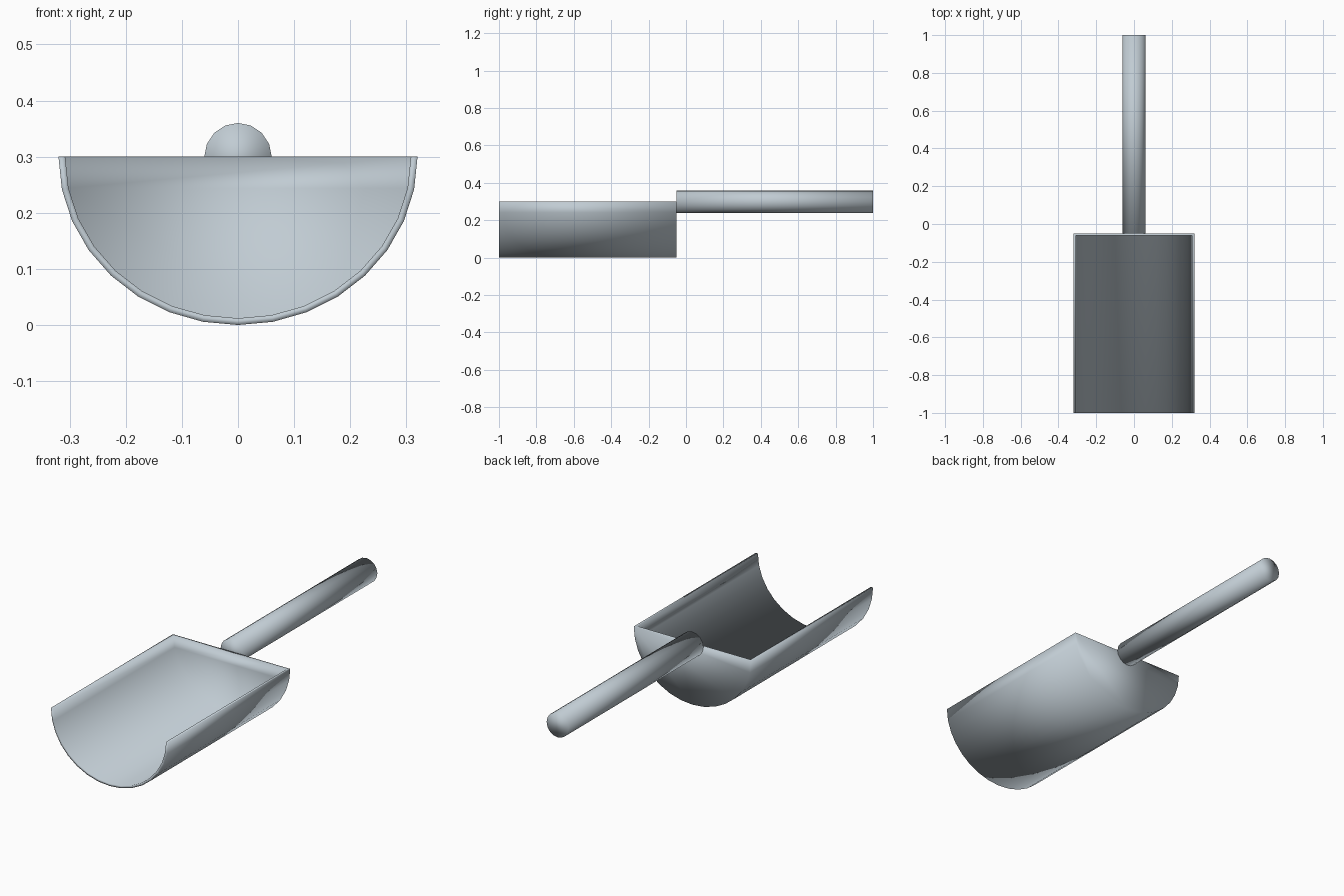
import bpy, bmesh, math

if "Cube" in bpy.data.objects:
    bpy.data.objects.remove(bpy.data.objects["Cube"])

metal = bpy.data.materials.new("pale_steel")
metal.diffuse_color = (0.53, 0.60, 0.65, 1)
metal.use_nodes = True
metal.node_tree.nodes["Principled BSDF"].inputs["Base Color"].default_value = metal.diffuse_color


def finish(bm, name):
    bmesh.ops.recalc_face_normals(bm, faces=bm.faces)
    for f in bm.faces:
        f.smooth = True  # fully smooth, no sharp edges
    me = bpy.data.meshes.new(name)
    bm.to_mesh(me)
    bm.free()
    me.materials.append(metal)
    ob = bpy.data.objects.new(name, me)
    bpy.context.collection.objects.link(ob)
    return ob


# scoop: half-elliptic trough with thin walls, open front, closed back
RX, RZ, T, N = 0.32, 0.30, 0.012, 16
FRONT, BACK = -1.0, -0.05
bm = bmesh.new()


def arc(rx, rz, y):
    return [bm.verts.new((-rx * math.cos(math.pi * i / N), y,
                          RZ - rz * math.sin(math.pi * i / N)))
            for i in range(N + 1)]


outer_front = arc(RX, RZ, FRONT)
outer_back = arc(RX, RZ, BACK)
inner_front = arc(RX - T, RZ - T, FRONT)
inner_back = arc(RX - T, RZ - T, BACK - T)

for a, b in ((outer_back, outer_front), (outer_front, inner_front),
             (inner_front, inner_back)):
    for i in range(N):
        bm.faces.new((a[i], a[i + 1], b[i + 1], b[i]))
# back wall, both sides
bm.faces.new(outer_back)
bm.faces.new(inner_back)
# top rims of the side walls and the back wall
for k in (0, N):
    bm.faces.new((outer_front[k], outer_back[k], inner_back[k], inner_front[k]))
bm.faces.new((outer_back[0], outer_back[N], inner_back[N], inner_back[0]))
finish(bm, "scoop")

# handle: 16-sided rod fixed to the back wall
bm = bmesh.new()
bmesh.ops.create_cone(bm, cap_ends=True, segments=16, radius1=0.06,
                      radius2=0.06, depth=1.0 - BACK)
handle = finish(bm, "handle")
handle.rotation_euler = (math.pi / 2, 0, 0)
handle.location = (0, (1.0 + BACK) / 2, RZ)
